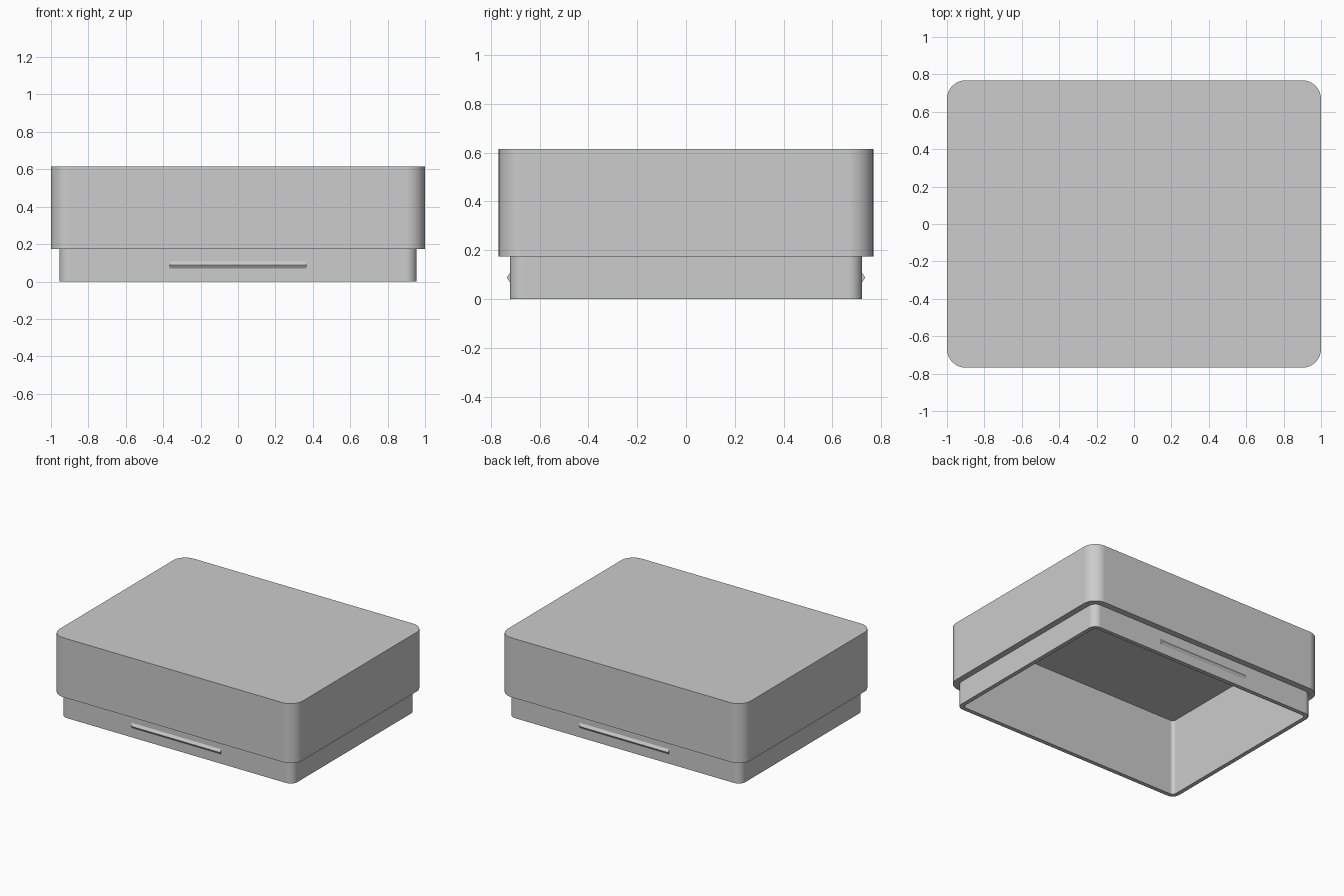
import bpy, bmesh
from math import sin, cos, pi, radians

cube = bpy.data.objects.get("Cube")
if cube:
    bpy.data.objects.remove(cube, do_unlink=True)

GREY = (0.604, 0.604, 0.604, 1.0)
mat = bpy.data.materials.new("light_grey_plastic")
mat.use_nodes = True
mat.diffuse_color = GREY
mat.node_tree.nodes["Principled BSDF"].inputs["Base Color"].default_value = GREY


def finish(name, bm):
    """Turn a bmesh into a shaded object with sharp edges kept."""
    bmesh.ops.recalc_face_normals(bm, faces=bm.faces)
    mesh = bpy.data.meshes.new(name)
    bm.to_mesh(mesh)
    bm.free()
    mesh.materials.append(mat)
    obj = bpy.data.objects.new(name, mesh)
    bpy.context.collection.objects.link(obj)
    bpy.ops.object.select_all(action='DESELECT')
    obj.select_set(True)
    bpy.context.view_layer.objects.active = obj
    bpy.ops.object.shade_smooth_by_angle(angle=radians(30))
    # Keep the large walls evenly shaded beside the rounded corners
    weighted = obj.modifiers.new("even_walls", 'WEIGHTED_NORMAL')
    weighted.keep_sharp = True


def rounded_ring(bm, hx, hy, radius, z, steps=10):
    """Ring of vertices around a rounded rectangle."""
    ring = []
    for quarter, (sx, sy) in enumerate([(1, 1), (-1, 1), (-1, -1), (1, -1)]):
        for i in range(steps + 1):
            a = (quarter + i / steps) * pi / 2
            ring.append(bm.verts.new((sx * (hx - radius) + radius * cos(a),
                                      sy * (hy - radius) + radius * sin(a), z)))
    return ring


# Hollow shell: cavity ceiling, inner wall, rim, lower skirt, step, upper cover
LID = (1.0, 0.768, 0.1)
SKIRT = (0.955, 0.722, 0.055)
CAVITY = (0.924, 0.691, 0.024)
bm = bmesh.new()
rings = [rounded_ring(bm, *size, z) for size, z in [
    (CAVITY, 0.571), (CAVITY, 0), (SKIRT, 0),
    (SKIRT, 0.174), (LID, 0.174), (LID, 0.615)]]
for low, high in zip(rings, rings[1:]):
    n = len(low)
    for i in range(n):
        j = (i + 1) % n
        bm.faces.new((low[i], low[j], high[j], high[i]))
bm.faces.new(rings[0])
bm.faces.new(rings[-1])
finish("box_shell", bm)

# Snap ridges: wedge-shaped bars on the front and back of the skirt
for name, side in (("front_snap_ridge", -1), ("back_snap_ridge", 1)):
    bm = bmesh.new()
    profile = [(0.715, 0.058), (0.735, 0.088), (0.715, 0.118)]
    ends = [[bm.verts.new((x, side * y, z)) for y, z in profile]
            for x in (-0.367, 0.367)]
    for i in range(len(profile)):
        j = (i + 1) % len(profile)
        bm.faces.new((ends[0][i], ends[0][j], ends[1][j], ends[1][i]))
    for end in ends:
        bm.faces.new(end)
    finish(name, bm)
